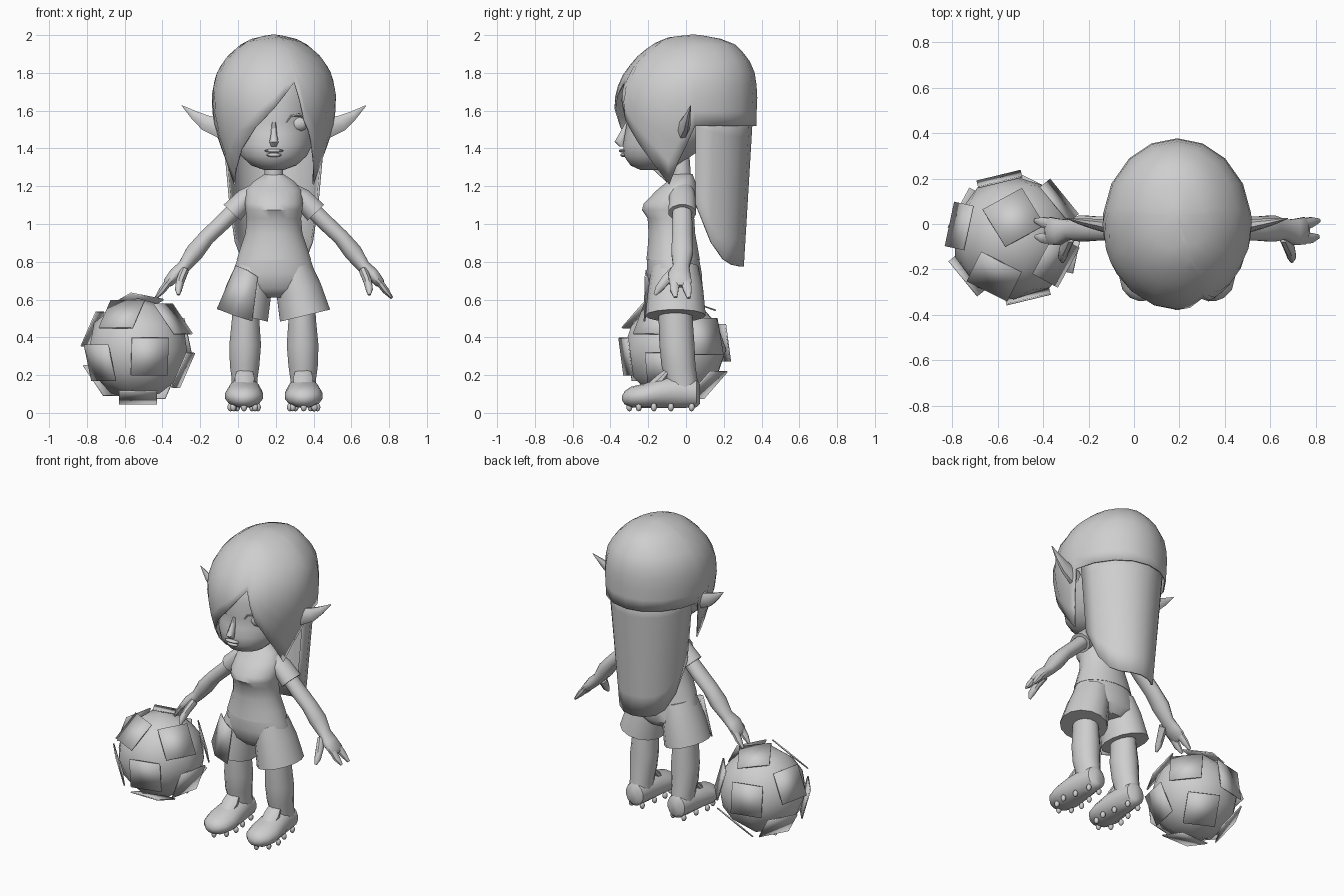
import bpy, bmesh, math
from mathutils import Vector, Matrix

X, Y, Z = Vector((1, 0, 0)), Vector((0, 1, 0)), Vector((0, 0, 1))
CX = 0.19  # body centre line
grey = bpy.data.materials.new("grey")
grey.diffuse_color = (0.62, 0.62, 0.62, 1)


def finish(name, bm, mirror=False, loc=(CX, 0, 0), angle=45, thick=0):
    bmesh.ops.recalc_face_normals(bm, faces=bm.faces)
    me = bpy.data.meshes.new(name)
    bm.to_mesh(me)
    bm.free()
    me.materials.append(grey)
    me.shade_smooth()
    me.set_sharp_from_angle(angle=math.radians(angle))
    ob = bpy.data.objects.new(name, me)
    bpy.context.collection.objects.link(ob)
    ob.location = loc
    if mirror:
        ob.modifiers.new("mirror", 'MIRROR').use_mirror_merge = False
    if thick:
        s = ob.modifiers.new("thickness", 'SOLIDIFY')
        s.thickness, s.offset = thick, 0
    return ob


def loft(name, secs, n=12, mirror=False, axis=None):
    """Elliptical sections (x, y, z, rx, ry) joined along a path."""
    bm = bmesh.new()
    pts = [Vector(s[:3]) for s in secs]
    rings = []
    for i, s in enumerate(secs):
        t = axis or (pts[min(i + 1, len(pts) - 1)] - pts[max(i - 1, 0)]).normalized()
        w = (Z if axis == Y else Y).cross(t).normalized()
        u = t.cross(w)
        rings.append([bm.verts.new(pts[i] + w * s[3] * math.cos(a) + u * s[4] * math.sin(a))
                      for a in (2 * math.pi * (k + 0.5) / n for k in range(n))])
    for a, b in zip(rings, rings[1:]):
        for k in range(n):
            bm.faces.new((a[k], a[(k + 1) % n], b[(k + 1) % n], b[k]))
    bm.faces.new(rings[0])
    bm.faces.new(rings[-1])
    return finish(name, bm, mirror)


def stack(name, rows, n=16):
    """Upright body from rows (z, half width, front y, back y)."""
    return loft(name, [(0, (f + b) / 2, z, rx, (b - f) / 2) for z, rx, f, b in rows], n, axis=Z)


def blob(name, c, r, mirror=False, seg=12):
    bm = bmesh.new()
    bmesh.ops.create_uvsphere(bm, u_segments=seg, v_segments=8, radius=1,
                              matrix=Matrix.Translation(c) @ Matrix.Diagonal((*r, 1)))
    return finish(name, bm, mirror)


def interp(table, v):
    for (a, *p), (b, *q) in zip(table, table[1:]):
        if a <= v <= b:
            f = (v - a) / (b - a)
            return [m + (k - m) * f for m, k in zip(p, q)]
    return table[-1][1:] if v > table[-1][0] else table[0][1:]


def sheet(name, cols, thick, closed=False):
    """Surface through columns of points."""
    bm = bmesh.new()
    vs = [[bm.verts.new(p) for p in c] for c in cols]
    pairs = list(zip(vs, vs[1:])) + ([(vs[-1], vs[0])] if closed else [])
    for a, b in pairs:
        for i in range(len(a) - 1):
            bm.faces.new((a[i], b[i], b[i + 1], a[i + 1]))
    bmesh.ops.remove_doubles(bm, verts=bm.verts, dist=0.0005)
    return finish(name, bm, thick=thick)


# Head and face
stack("head", [(1.285, .05, -.24, -.1), (1.31, .12, -.295, -.04), (1.36, .175, -.33, .03),
               (1.42, .205, -.335, .12), (1.48, .22, -.325, .2), (1.54, .23, -.315, .26),
               (1.65, .25, -.335, .28), (1.78, .22, -.28, .26), (1.88, .12, -.16, .18)], 24)
loft("nose", [(0, -.30, 1.54, .012, .02), (0, -.335, 1.47, .018, .025),
              (0, -.352, 1.435, .026, .028), (0, -.335, 1.41, .015, .02)], 8, axis=Z)
blob("upper_lip", (0, -.335, 1.388), (.05, .02, .010))
blob("lower_lip", (0, -.328, 1.365), (.04, .02, .011))
blob("eye", (.125, -.25, 1.53), (.058, .035, .04), True)
loft("eyelid", [(.06, -.295, 1.53, .006, .006), (.09, -.295, 1.57, .008, .01),
                (.135, -.275, 1.578, .008, .01), (.185, -.235, 1.545, .006, .006)], 6, True)
loft("ear", [(.26, -.02, 1.50, .06, .035), (.36, 0, 1.535, .045, .025),
             (.42, .01, 1.575, .026, .015), (.487, .025, 1.627, .002, .002)], 8, True)

# Hair cap: (height, half width, front y, back y) and lower edge by angle
shape = [(1.2, .215, -.30, .30), (1.35, .255, -.335, .34), (1.5, .31, -.36, .37),
         (1.6, .322, -.375, .37), (1.7, .325, -.37, .375), (1.8, .30, -.325, .36),
         (1.88, .25, -.26, .325), (1.95, .17, -.175, .255), (1.985, .10, -.09, .16), (2.0, 0, .04, .04)]
edge = [(-180, 1.52), (-97, 1.52), (-90, 1.42), (-73, 1.21), (-55, 1.30), (-38, 1.40),
        (0, 1.61), (20, 1.75), (30, 1.55), (45, 1.42), (73, 1.21), (90, 1.42), (97, 1.52), (180, 1.52)]
cols = []
for d in (-180, -160, -140, -118, -97, -90, -82, -73, -64, -55, -38, -18, 0, 10, 20,
          25, 30, 37, 45, 59, 73, 82, 90, 97, 118, 140, 160):
    zb, a, col = interp(edge, d)[0], math.radians(d), []
    for i in range(11):
        z = 2 - (2 - zb) * (1 - math.cos(i / 10 * math.pi / 2))
        w, f, b = interp(shape, z)
        col.append((w * math.sin(a), (f + b) / 2 - (b - f) / 2 * math.cos(a), z))
    cols.append(col)
sheet("hair_cap", cols, .008, True)

# Long hair falling down the back
cols = []
for d in (-90, -72, -55, -40, -20, 0, 20, 40, 55, 72, 90):
    c, s = math.cos(math.radians(d)), math.sin(math.radians(d))
    zb = .775 + .33 * (1 - c) ** 2.5
    col = []
    for i in range(7):
        z = 1.60 - (1.60 - zb) * i / 6
        f = (1.60 - z) / .83
        col.append(((.275 - .075 * f) * s, .05 + (.30 - .05 * f) * c, z))
    cols.append(col)
sheet("back_hair", cols, .012)

# Torso, neck and shorts
loft("neck", [(0, -.03, 1.36, .05, .05), (0, -.02, 1.2, .052, .052)], 12, axis=Z)
stack("shirt", [(1.265, .05, -.07, .035), (1.225, .11, -.10, .05), (1.18, .148, -.155, .06),
                (1.11, .155, -.225, .06), (1.075, .152, -.235, .055), (1.03, .146, -.205, .045),
                (.95, .153, -.20, .05), (.87, .18, -.205, .065), (.81, .20, -.212, .075)], 20)
stack("shorts_top", [(.812, .196, -.208, .072), (.74, .222, -.21, .085), (.66, .235, -.19, .09),
                     (.61, .13, -.14, .05)], 20)
loft("shorts_leg", [(.10, -.06, .77, .10, .125), (.13, -.055, .66, .123, .145),
                    (.165, -.055, .515, .14, .16)], 14, True)
sheet("shorts_patch", [[(-.30, -.12, .55), (-.20, -.165, .78)],
                       [(-.21, -.215, .515), (-.14, -.21, .755)],
                       [(-.115, -.22, .485), (-.085, -.215, .72)]], .008)

# Sleeves, arms and hands
loft("sleeve", [(.09, -.02, 1.17, .05, .065), (.15, -.02, 1.135, .056, .072),
                (.222, -.02, 1.06, .063, .075)], 12, True)
loft("arm", [(.17, -.02, 1.11, .045, .05), (.27, -.02, 1.01, .045, .055),
             (.355, -.02, .93, .044, .055), (.42, -.02, .85, .05, .06),
             (.475, -.025, .775, .036, .045), (.52, -.035, .735, .036, .06),
             (.56, -.03, .69, .028, .062), (.575, -.03, .67, .012, .045)], 12, True)
for name, secs in {
    "thumb": [(.475, -.06, .75, .025, .03), (.495, -.11, .70, .024, .026),
              (.505, -.145, .655, .02, .022), (.505, -.165, .625, .008, .008)],
    "front_finger": [(.545, -.06, .71, .022, .03), (.59, -.062, .65, .02, .024),
                     (.622, -.055, .612, .008, .01)],
    "rear_finger": [(.545, -.005, .71, .022, .03), (.59, .008, .65, .02, .024),
                    (.625, .015, .608, .008, .01)]}.items():
    loft(name, secs, 8, True)

# Legs, boots and studs
loft("leg", [(.15, -.06, .62, .07, .085), (.15, -.055, .5, .074, .09), (.152, -.048, .36, .086, .093),
             (.155, -.04, .25, .08, .09), (.155, -.025, .18, .07, .085), (.155, -.02, .1, .07, .085)],
     14, True, Z)
loft("boot", [(.155, .075, .10, .03, .05), (.155, .055, .105, .065, .075), (.155, -.04, .11, .08, .085),
              (.156, -.13, .105, .093, .08), (.158, -.22, .09, .103, .065), (.158, -.29, .084, .085, .055),
              (.158, -.325, .08, .05, .035), (.158, -.338, .078, .015, .012)], 14, True, Y)
loft("boot_tongue", [(.155, -.18, .135, .05, .03), (.155, -.13, .18, .055, .03),
                     (.155, -.10, .215, .045, .02)], 10, True)
for x, y in ((.10, -.25), (.215, -.25), (.158, -.30), (.085, -.17), (.23, -.17),
             (.10, -.08), (.21, -.08), (.115, .03), (.195, .03)):
    blob("stud", (x, y, .03), (.016, .016, .022), True, 8)

# Ball with square patches set around it like the corners of a twenty-sided solid
centre = Vector((-.53, -.06, .335))
bm = bmesh.new()
bmesh.ops.create_icosphere(bm, subdivisions=2, radius=.272)
finish("ball", bm, loc=centre)
pole = Vector((0, .33, .94)).normalized()
side = Vector((-.34, -.74, .58))
side = (side - pole * side.dot(pole)).normalized()
up = [pole] + [pole * .447 + Matrix.Rotation(math.radians(72 * k), 3, pole) @ side * .894 for k in range(5)]
for d in up + [-v for v in up]:
    d = d.normalized()
    h = Z.cross(d).normalized()
    v = d.cross(h)
    if abs(d.z) > .9:  # turned patch on top
        h, v = (Matrix.Rotation(math.radians(30 if d.z > 0 else 0), 3, d) @ q for q in (h, v))
    p = [[d * .268 + h * i * .1 + v * j * .1 for j in (-1, 1)] for i in (-1, 1)]
    ob = sheet("ball_patch", p, .008)
    ob.location = centre
